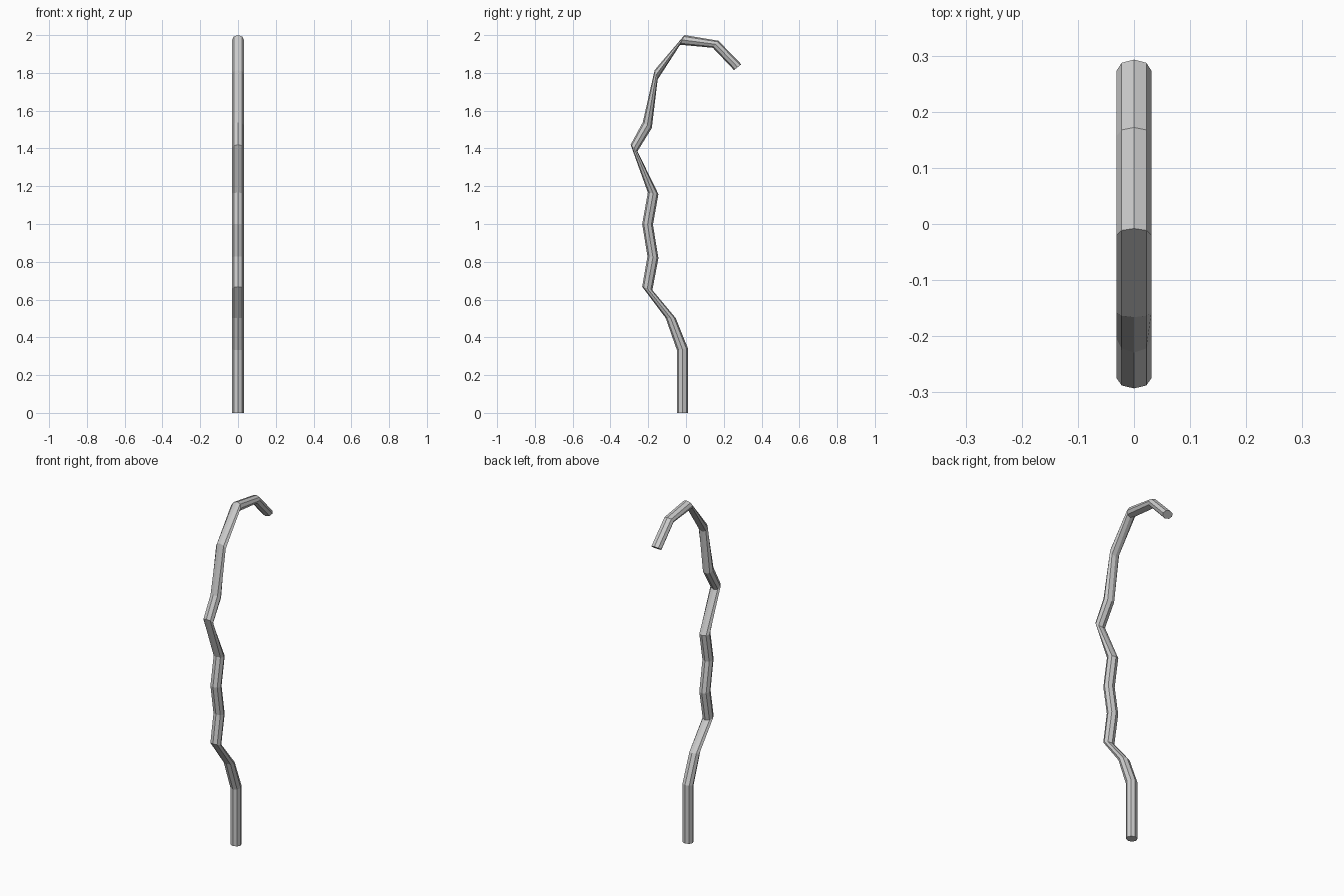
import bpy, bmesh, math
from mathutils import Vector

if "Cube" in bpy.data.objects:
    bpy.data.objects.remove(bpy.data.objects["Cube"])

SIDES = 8
RADIUS = 0.031

# bends of the crooked pole: outer (y, z) and inner (y, z) edge of each ring
BENDS = [
    (-0.048, 0.0, 0.010, 0.0),
    (-0.048, 0.332, 0.010, 0.342),
    (-0.108, 0.503, -0.055, 0.503),
    (-0.232, 0.668, -0.178, 0.650),
    (-0.204, 0.829, -0.146, 0.819),
    (-0.232, 1.000, -0.175, 0.996),
    (-0.202, 1.166, -0.146, 1.158),
    (-0.293, 1.420, -0.257, 1.385),
    (-0.229, 1.538, -0.181, 1.508),
    (-0.166, 1.815, -0.150, 1.765),
    (-0.008, 2.000, -0.031, 1.949),
    (0.172, 1.970, 0.142, 1.933),
    (0.293, 1.845, 0.254, 1.815),
]

bm = bmesh.new()

# eight-sided ring at every bend
rings = []
for oy, oz, iy, iz in BENDS:
    outer, inner = Vector((0, oy, oz)), Vector((0, iy, iz))
    centre, half = (outer + inner) / 2, (outer - inner) / 2
    ring = []
    for i in range(SIDES):
        a = math.tau * i / SIDES
        ring.append(bm.verts.new(centre + half * math.cos(a)
                                 + Vector((RADIUS * math.sin(a), 0, 0))))
    rings.append(ring)

# walls between rings
for low, high in zip(rings, rings[1:]):
    for i in range(SIDES):
        j = (i + 1) % SIDES
        bm.faces.new((low[i], low[j], high[j], high[i]))

# end caps
bm.faces.new(rings[0])
bm.faces.new(rings[-1])
bmesh.ops.recalc_face_normals(bm, faces=bm.faces)

mesh = bpy.data.meshes.new("crooked_staff")
bm.to_mesh(mesh)
bm.free()
bpy.context.collection.objects.link(bpy.data.objects.new("crooked_staff", mesh))
